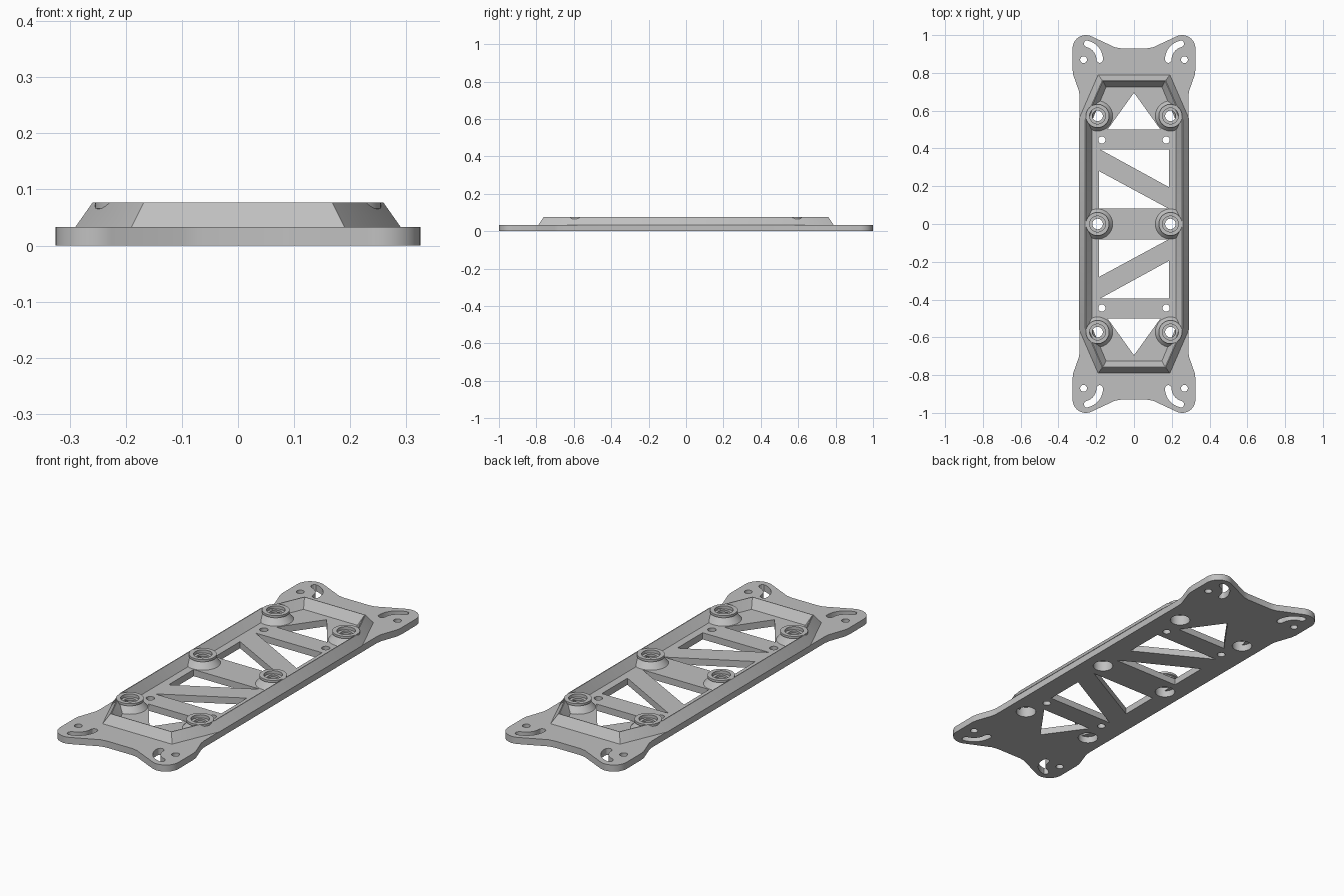
import bpy, bmesh, math

cube = bpy.data.objects.get("Cube")
if cube:
    bpy.data.objects.remove(cube, do_unlink=True)

PLATE = 0.033
TOP = 0.077

grey = bpy.data.materials.new("light grey")
grey.use_nodes = True
grey.diffuse_color = (0.53, 0.53, 0.53, 1)
grey.node_tree.nodes["Principled BSDF"].inputs["Base Color"].default_value = grey.diffuse_color


def add_object(name, mesh):
    mesh.materials.clear()
    mesh.materials.append(grey)
    mesh.shade_smooth()
    mesh.set_sharp_from_angle(angle=math.radians(28))
    obj = bpy.data.objects.new(name, mesh)
    bpy.context.collection.objects.link(obj)
    return obj


def arc(cx, cy, r, start, end, n):
    angles = [math.radians(start + (end - start) * i / n) for i in range(n + 1)]
    return [(cx + r * math.cos(a), cy + r * math.sin(a)) for a in angles]


def circle(cx, cy, r):
    return arc(cx, cy, r, 0, 360, 32)[:-1]


def mirror(points, sx, sy):
    return [(x * sx, y * sy) for x, y in points]


def four_way(quarter):
    # quarter runs from the y axis towards the x axis
    right = quarter + mirror(quarter, 1, -1)[::-1]
    return right + mirror(right, -1, 1)[::-1]


def flat_plate(name, loops, thickness):
    curve = bpy.data.curves.new(name, "CURVE")
    curve.dimensions = "2D"
    curve.fill_mode = "BOTH"
    curve.extrude = thickness / 2
    for loop in loops:
        spline = curve.splines.new("POLY")
        spline.points.add(len(loop) - 1)
        for point, (x, y) in zip(spline.points, loop):
            point.co = (x, y, 0, 1)
        spline.use_cyclic_u = True
    temp = bpy.data.objects.new(name + "_outline", curve)
    bpy.context.collection.objects.link(temp)
    bpy.context.view_layer.update()
    graph = bpy.context.evaluated_depsgraph_get()
    mesh = bpy.data.meshes.new_from_object(temp.evaluated_get(graph))
    bpy.data.objects.remove(temp, do_unlink=True)
    bm = bmesh.new()
    bm.from_mesh(mesh)
    bmesh.ops.translate(bm, verts=bm.verts, vec=(0, 0, thickness / 2))
    bmesh.ops.remove_doubles(bm, verts=bm.verts, dist=0.00001)
    bmesh.ops.recalc_face_normals(bm, faces=bm.faces)
    bm.to_mesh(mesh)
    bm.free()
    return add_object(name, mesh)


def bridged_rings(name, rings):
    # closed tube through a list of rings with equal point counts
    bm = bmesh.new()
    verts = [[bm.verts.new(p) for p in ring] for ring in rings]
    n = len(rings[0])
    for a, b in zip(verts, verts[1:] + verts[:1]):
        for i in range(n):
            j = (i + 1) % n
            bm.faces.new((a[i], a[j], b[j], b[i]))
    bmesh.ops.recalc_face_normals(bm, faces=bm.faces)
    mesh = bpy.data.meshes.new(name)
    bm.to_mesh(mesh)
    bm.free()
    return add_object(name, mesh)


# Base plate outline with rounded ears
ear = arc(0.255, 0.93, 0.07, 114, 0, 12)
outline = four_way([(0.07, 0.93), (0.1, 0.935)] + ear
                   + [(0.325, 0.815), (0.322, 0.79), (0.292, 0.705), (0.288, 0.68)])
loops = [outline]

# Curved slot around each corner hole
slot = (arc(0.267, 0.87, 0.103, 180, 103, 10)
        + arc(0.248, 0.955, 0.0175, 103, -77, 6)[1:-1]
        + arc(0.267, 0.87, 0.068, 103, 180, 10)
        + arc(0.1815, 0.87, 0.0175, 0, -180, 6)[1:-1])

# Truss windows
upper = [(-0.18, 0.395), (0.185, 0.395), (0.185, 0.195)]
lower = [(-0.185, 0.28), (0.18, 0.083), (-0.185, 0.083)]
end_window = [(-0.14, 0.5), (0, 0.695), (0.14, 0.5)]
BOSSES = [(x, y) for x in (-0.193, 0.193) for y in (-0.572, 0, 0.572)]

for sy in (1, -1):
    for shape in (upper, lower, end_window):
        loops.append(mirror(shape, 1, sy))
    for sx in (1, -1):
        loops.append(mirror(slot, sx, sy))
        loops.append(circle(sx * 0.267, sy * 0.87, 0.018))
        loops.append(circle(sx * 0.17, sy * 0.445, 0.019))
for x, y in BOSSES:
    loops.append(circle(x, y, 0.047))

flat_plate("base_plate", loops, PLATE)

# Raised rim with sloped sides
rim_profile = [(0.19, 0.79, 0.29, 0.56, PLATE),
               (0.168, 0.76, 0.259, 0.552, TOP),
               (0.165, 0.757, 0.255, 0.551, TOP),
               (0.148, 0.725, 0.223, 0.545, PLATE)]
rim = []
for x1, y1, x2, y2, z in rim_profile:
    rim.append([(x, y, z) for x, y in four_way([(x1, y1), (x2, y2)])])
bridged_rings("raised_rim", rim)

# Mounting bosses: flared foot, flat collar and stepped bore
boss_profile = [(0.047, PLATE), (0.047, 0.052), (0.028, 0.052), (0.028, 0.062),
                (0.042, 0.062), (0.042, TOP), (0.062, TOP), (0.062, 0.066),
                (0.055, 0.063), (0.08, PLATE)]
for number, (x, y) in enumerate(BOSSES, 1):
    rings = [[(px, py, z) for px, py in circle(x, y, r)] for r, z in boss_profile]
    bridged_rings(f"mounting_boss_{number}", rings)
